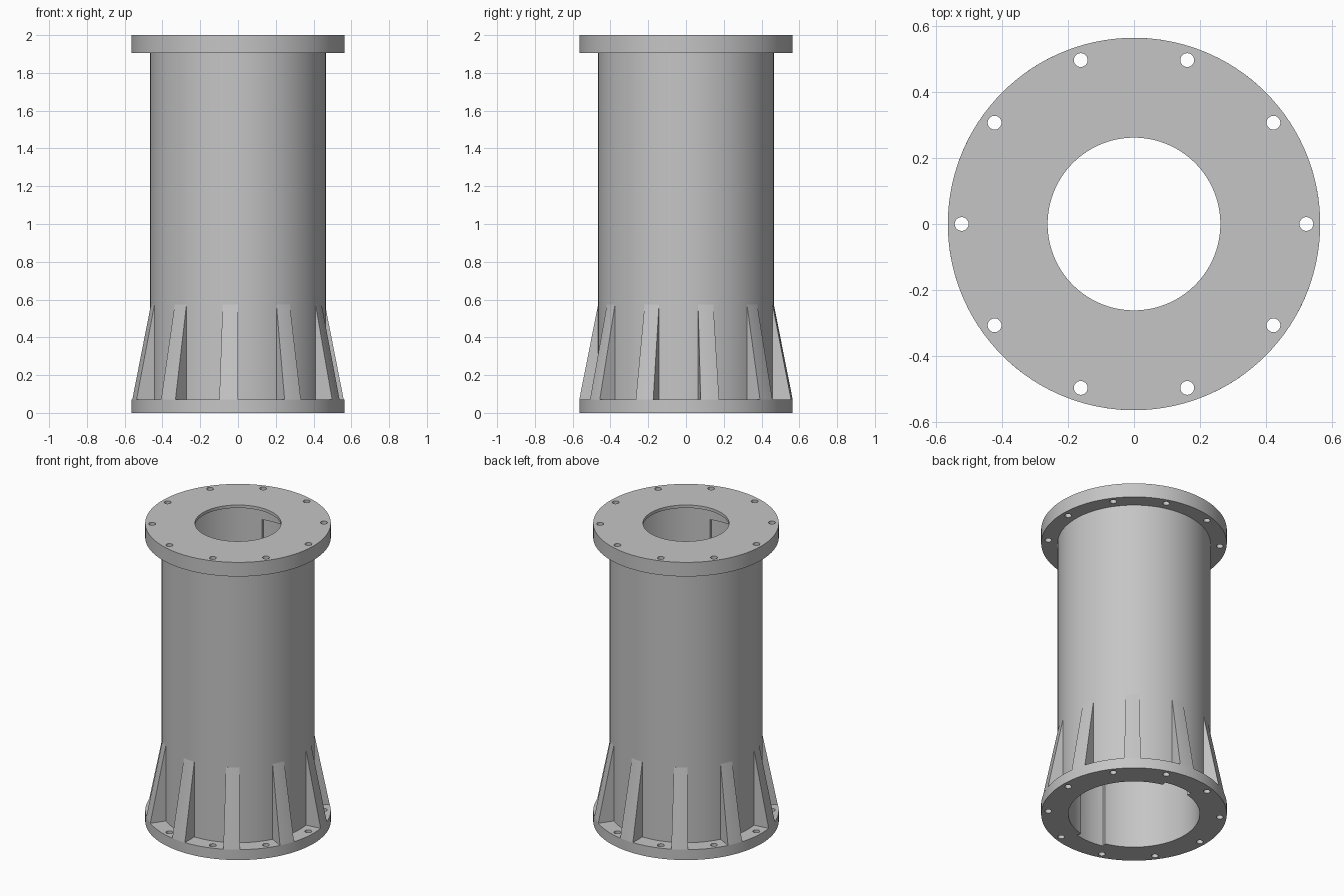
import bpy, bmesh, math
from mathutils import Matrix

cube = bpy.data.objects.get("Cube")
if cube:
    bpy.data.objects.remove(cube, do_unlink=True)

SEGMENTS = 120
FLANGE_R, SHAFT_R, BORE_R, TOP_HOLE_R = 0.565, 0.465, 0.40, 0.262
BASE_Z, RIB_TOP, COLLAR_Z, LIP_Z, HEIGHT = 0.07, 0.575, 1.905, 1.98, 2.0
COUNT = 10

steel = bpy.data.materials.new("grey_metal")
steel.use_nodes = True
steel.diffuse_color = (0.56, 0.56, 0.56, 1)
steel.node_tree.nodes["Principled BSDF"].inputs["Base Color"].default_value = steel.diffuse_color


def finish(bm, name):
    bmesh.ops.recalc_face_normals(bm, faces=bm.faces)
    mesh = bpy.data.meshes.new(name)
    bm.to_mesh(mesh)
    bm.free()
    mesh.materials.append(steel)
    obj = bpy.data.objects.new(name, mesh)
    bpy.context.collection.objects.link(obj)
    return obj


def activate(obj):
    bpy.ops.object.select_all(action='DESELECT')
    obj.select_set(True)
    bpy.context.view_layer.objects.active = obj


def smooth(obj):
    activate(obj)
    bpy.ops.object.shade_smooth_by_angle(angle=math.radians(25))


def lathe(profile, name):
    """Revolve a closed (radius, height) outline around z."""
    bm = bmesh.new()
    rings = []
    for i in range(SEGMENTS):
        a = math.tau * i / SEGMENTS
        rings.append([bm.verts.new((r * math.cos(a), r * math.sin(a), z)) for r, z in profile])
    n = len(profile)
    for i in range(SEGMENTS):
        p, q = rings[i], rings[(i + 1) % SEGMENTS]
        for j in range(n):
            k = (j + 1) % n
            bm.faces.new((p[j], q[j], q[k], p[k]))
    return finish(bm, name)


def add_sector(bm, centre, half, r_in, r_low, r_high, z0, z1, steps=6):
    """Add a closed ring sector whose outer face may lean inwards."""
    rows = []
    for i in range(steps + 1):
        a = math.radians(centre - half + 2 * half * i / steps)
        outline = ((r_in, z0), (r_low, z0), (r_high, z1), (r_in, z1))
        rows.append([bm.verts.new((r * math.cos(a), r * math.sin(a), z)) for r, z in outline])
    for p, q in zip(rows, rows[1:]):
        for j in range(4):
            k = (j + 1) % 4
            bm.faces.new((p[j], q[j], q[k], p[k]))
    bm.faces.new(rows[0])
    bm.faces.new(rows[-1][::-1])


# Flanged hollow column
column = lathe([
    (BORE_R, 0), (FLANGE_R, 0), (FLANGE_R, BASE_Z), (SHAFT_R, BASE_Z),
    (SHAFT_R, COLLAR_Z), (FLANGE_R, COLLAR_Z), (FLANGE_R, HEIGHT),
    (TOP_HOLE_R, HEIGHT), (TOP_HOLE_R, LIP_Z), (BORE_R, LIP_Z)], "flanged_column")

# Cutter: bolt holes through both flanges and two slots in the bore
bm = bmesh.new()
for i in range(COUNT):
    a = math.tau * i / COUNT
    spot = Matrix.Translation((0.523 * math.cos(a), 0.523 * math.sin(a), HEIGHT / 2))
    bmesh.ops.create_cone(bm, cap_ends=True, segments=24, radius1=0.021, radius2=0.021,
                          depth=HEIGHT + 0.2, matrix=spot)
for side in (90, 270):
    add_sector(bm, side, 13.8, 0.36, 0.43, 0.43, -0.05, 1.85, steps=10)
cutter = finish(bm, "hole_cutter")
cutter.hide_render = True

cut = column.modifiers.new("holes", 'BOOLEAN')
cut.operation = 'DIFFERENCE'
cut.solver = 'EXACT'
cut.object = cutter
activate(column)
bpy.ops.object.modifier_apply(modifier=cut.name)
bpy.data.objects.remove(cutter, do_unlink=True)
smooth(column)

# Tapered ribs bracing the shaft on the base flange
for i in range(COUNT):
    bm = bmesh.new()
    add_sector(bm, 13 + 360 / COUNT * i, 5.1, 0.445, FLANGE_R, SHAFT_R, BASE_Z, RIB_TOP)
    smooth(finish(bm, f"base_rib_{i + 1}"))
